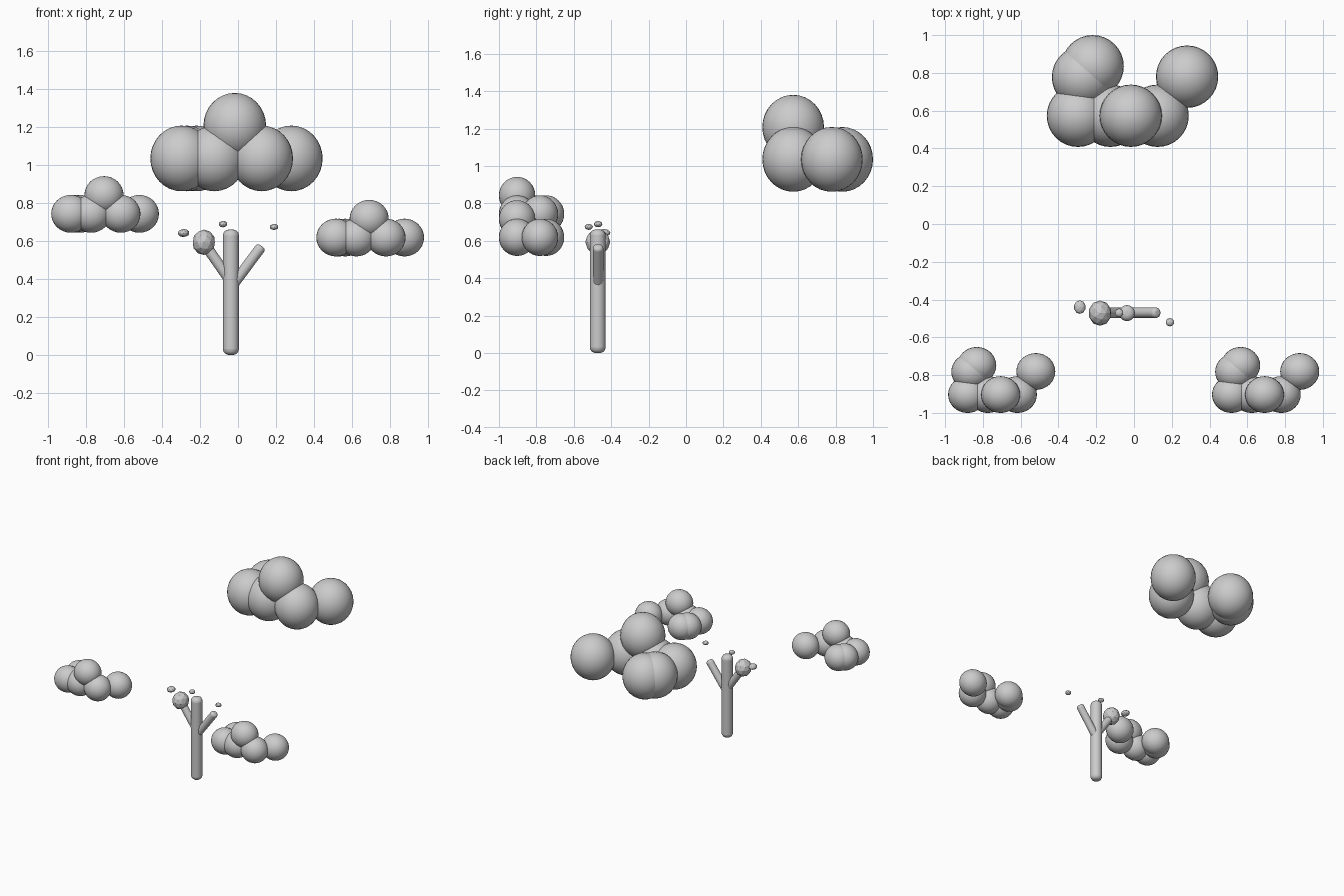
import bpy
from mathutils import Vector

if "Cube" in bpy.data.objects:
    bpy.data.objects.remove(bpy.data.objects["Cube"])


def active(name):
    ob = bpy.context.object
    ob.name = name
    return ob


def cloud(name, origin, scale):
    """Seven overlapping puffs, offsets measured from the crown puff."""
    puffs = [(0, 0, 0), (-.28, 0, -.172), (-.108, 0, -.172), (.142, 0, -.172),
             (.298, .207, -.172), (-.253, .205, -.172), (-.202, .262, -.172)]
    parts = []
    for p in puffs:
        loc = [o + a * s for o, a, s in zip(origin, p, scale)]
        bpy.ops.mesh.primitive_uv_sphere_add(segments=32, ring_count=16, radius=1, location=loc)
        ob = bpy.context.object
        ob.scale = (.165 * scale[0], .165 * scale[1], .173 * scale[2])
        bpy.ops.object.shade_smooth()
        parts.append(ob)
    bpy.ops.object.select_all(action='DESELECT')
    for ob in parts:
        ob.select_set(True)
    bpy.context.view_layer.objects.active = parts[0]
    bpy.ops.object.join()
    active(name)


def limb(name, a, b, r, round_):
    """Round-ended cylinder from a to b."""
    a, b = Vector(a), Vector(b)
    bpy.ops.mesh.primitive_cylinder_add(vertices=32, radius=r, depth=(b - a).length,
                                        location=(a + b) / 2)
    ob = active(name)
    ob.rotation_euler = (b - a).to_track_quat('Z', 'Y').to_euler()
    m = ob.modifiers.new("rounding", 'BEVEL')
    m.width, m.segments, m.limit_method = round_, 4, 'ANGLE'
    bpy.ops.object.shade_smooth_by_angle()


def leaf(name, loc, size):
    bpy.ops.mesh.primitive_ico_sphere_add(subdivisions=2, radius=1, location=loc)
    active(name).scale = size


# clouds: one large at the back, two small at the front
cloud("large_cloud", (-.017, .573, 1.207), (1, 1, 1))
small = (.625, .59, .575)
cloud("small_cloud_left", (-.706, -.903, .842), small)
cloud("small_cloud_right", (.691, -.903, .717), small)

# tree
limb("trunk", (-.037, -.472, 0), (-.037, -.472, .66), .042, .03)
limb("branch_right", (-.037, -.47, .355), (.125, -.47, .573), .028, .018)
limb("branch_left", (-.037, -.47, .385), (-.18, -.47, .59), .028, .018)

# foliage
leaf("leaf_clump", (-.18, -.472, .593), (.061, .067, .067))
leaf("leaf_left", (-.287, -.44, .642), (.031, .036, .021))
leaf("leaf_middle", (-.079, -.47, .689), (.023, .023, .017))
leaf("leaf_right", (.19, -.52, .674), (.023, .022, .016))
